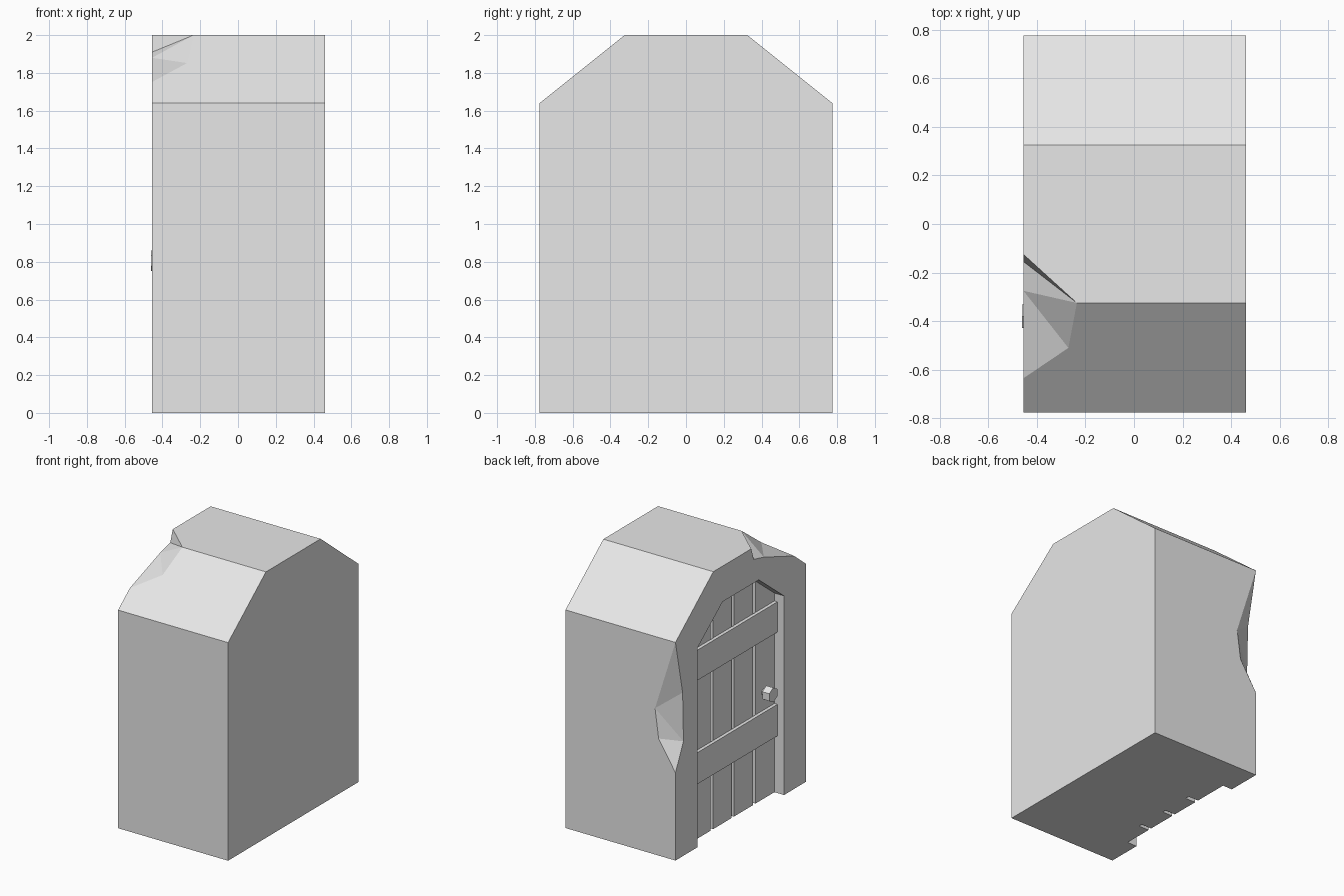
import bpy
import bmesh
from math import pi
from mathutils import Matrix

cube = bpy.data.objects.get("Cube")
if cube:
    bpy.data.objects.remove(cube, do_unlink=True)

# Key planes along x: outer face, door surface, back of doorway, far face
FACE, DOOR, REAR, FAR = -0.455, -0.375, -0.29, 0.46
HALF, EAVE, RIDGE, TOP = 0.775, 1.64, 0.325, 2.0
JAMB, SPRING, CROWN, HEAD = 0.515, 1.497, 0.215, 1.732

grey = bpy.data.materials.new("plain grey")
grey.use_nodes = True
grey.diffuse_color = (0.8, 0.8, 0.8, 1)
grey.node_tree.nodes["Principled BSDF"].inputs["Base Color"].default_value = (0.8, 0.8, 0.8, 1)


def finish(name, bm):
    bmesh.ops.recalc_face_normals(bm, faces=bm.faces)
    mesh = bpy.data.meshes.new(name)
    bm.to_mesh(mesh)
    bm.free()
    mesh.materials.append(grey)
    obj = bpy.data.objects.new(name, mesh)
    bpy.context.collection.objects.link(obj)
    return obj


def slab(name, outline, front, back):
    """Extrude a (y, z) outline along x."""
    bm = bmesh.new()
    face = bm.faces.new([bm.verts.new((front, y, z)) for y, z in outline])
    new = bmesh.ops.extrude_face_region(bm, geom=[face])["geom"]
    verts = [v for v in new if isinstance(v, bmesh.types.BMVert)]
    bmesh.ops.translate(bm, verts=verts, vec=(back - front, 0, 0))
    return finish(name, bm)


def arch_height(y):
    t = max(0, (abs(y) - CROWN) / (JAMB - CROWN))
    return HEAD + (SPRING - HEAD) * t


# Stone block: named corners, n = -y side, p = +y side
points = {}
for side, s in (("n", -1), ("p", 1)):
    for plane, x in (("far", FAR), ("face", FACE)):
        points[f"{plane}_foot_{side}"] = (x, s * HALF, 0)
        points[f"{plane}_eave_{side}"] = (x, s * HALF, EAVE)
        points[f"{plane}_ridge_{side}"] = (x, s * RIDGE, TOP)
    for plane, x in (("rear", REAR), ("face", FACE)):
        points[f"{plane}_sill_{side}"] = (x, s * JAMB, 0)
        points[f"{plane}_spring_{side}"] = (x, s * JAMB, SPRING)
        points[f"{plane}_crown_{side}"] = (x, s * CROWN, HEAD)
del points["face_ridge_n"]  # broken off by the roof chip

points.update(
    # Chip in the roof
    roof_a=(FACE, -0.125, TOP), roof_b=(-0.235, -RIDGE, TOP),
    roof_c=(-0.27, -0.51, 1.852), roof_d=(FACE, -0.635, 1.752),
    roof_e=(FACE, -0.275, 1.88), roof_f=(FACE, -0.155, 1.91),
    # Chip in the upright corner
    edge_a=(-0.285, HALF, 1.10), edge_b=(-0.315, HALF, 0.88),
    edge_c=(FACE, HALF, 0.66), edge_d=(FACE, 0.68, 0.86),
    edge_e=(FACE, 0.69, 1.23),
)

faces = [
    # Outer shell
    "far_foot_n far_foot_p far_eave_p far_ridge_p far_ridge_n far_eave_n",
    "far_foot_n far_eave_n face_eave_n face_foot_n",
    "far_eave_n far_ridge_n roof_b roof_c roof_d face_eave_n",
    "far_ridge_n far_ridge_p face_ridge_p roof_a roof_b",
    "far_ridge_p far_eave_p face_eave_p face_ridge_p",
    "far_foot_p far_eave_p face_eave_p edge_a edge_b edge_c face_foot_p",
    "far_foot_n far_foot_p face_foot_p face_sill_p rear_sill_p rear_sill_n face_sill_n face_foot_n",
    # Arched face around the doorway
    "face_foot_n face_eave_n roof_d roof_e roof_f roof_a face_ridge_p face_eave_p edge_e edge_d edge_c "
    "face_foot_p face_sill_p face_spring_p face_crown_p face_crown_n face_spring_n face_sill_n",
    # Doorway lining
    "rear_sill_n rear_spring_n rear_crown_n rear_crown_p rear_spring_p rear_sill_p",
    "rear_crown_n rear_crown_p face_crown_p face_crown_n",
    # Chipped facets
    "roof_a roof_b roof_f", "roof_f roof_b roof_e",
    "roof_b roof_c roof_e", "roof_c roof_d roof_e",
    "face_eave_p edge_a edge_e", "edge_a edge_d edge_e",
    "edge_a edge_b edge_d", "edge_b edge_c edge_d",
]
for s in "np":
    faces.append(f"rear_sill_{s} rear_spring_{s} face_spring_{s} face_sill_{s}")
    faces.append(f"rear_spring_{s} rear_crown_{s} face_crown_{s} face_spring_{s}")

bm = bmesh.new()
corner = {name: bm.verts.new(co) for name, co in points.items()}
for names in faces:
    bm.faces.new([corner[n] for n in names.split()])
finish("stone_block", bm)

# Door planks, cut to the arch
planks = [(-JAMB, -0.29), (-0.262, -0.034), (-0.006, 0.213), (0.245, JAMB)]
for i, (a, b) in enumerate(planks):
    tops = [b] + [k for k in (CROWN, -CROWN) if a < k < b] + [a]
    slab(f"door_plank_{i + 1}", [(a, 0), (b, 0)] + [(y, arch_height(y)) for y in tops], DOOR, REAR)

# Cross bars
for name, low, high in (("lower_bar", 0.43, 0.667), ("upper_bar", 1.21, 1.438)):
    slab(name, [(-JAMB, low), (JAMB, low), (JAMB, high), (-JAMB, high)], -0.4, DOOR)

# Six-sided door knob on a short stem
for name, radius, front, back in (("door_knob", 0.055, -0.46, -0.402), ("knob_stem", 0.022, -0.402, DOOR)):
    bm = bmesh.new()
    bmesh.ops.create_cone(
        bm, cap_ends=True, segments=6, radius1=radius, radius2=radius, depth=back - front,
        matrix=Matrix.Translation(((front + back) / 2, -0.38, 0.805)) @ Matrix.Rotation(pi / 2, 4, "Y"))
    zs = [v.co.z for v in bm.verts]
    if max(zs) - min(zs) < 1.9 * radius:  # stand the hexagon on a point
        bmesh.ops.rotate(bm, verts=bm.verts, cent=(0, -0.38, 0.805), matrix=Matrix.Rotation(pi / 6, 3, "X"))
    finish(name, bm)
